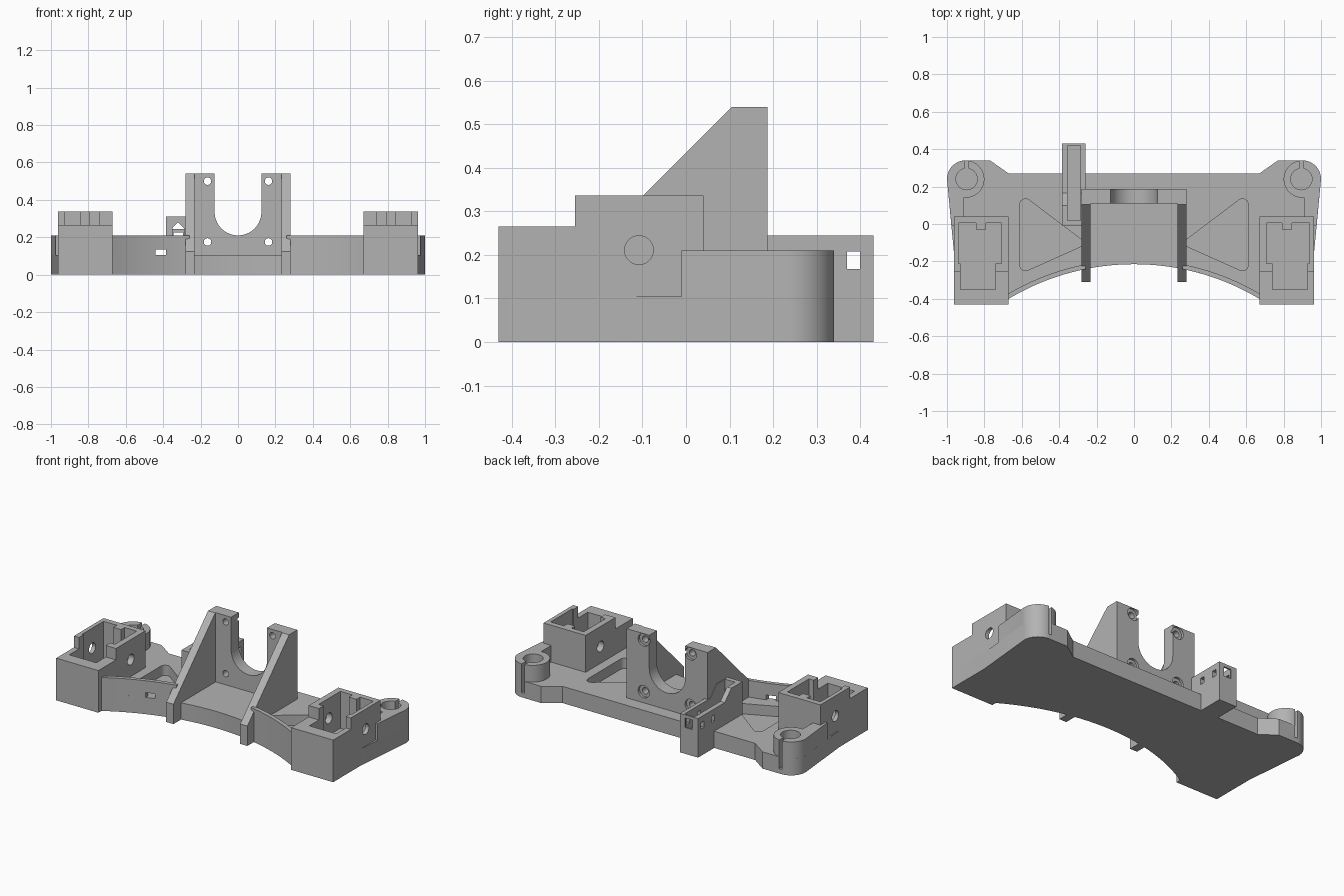
import bpy, bmesh
from math import sin, cos, pi, sqrt, radians

if "Cube" in bpy.data.objects:
    bpy.data.objects.remove(bpy.data.objects["Cube"], do_unlink=True)

grey = bpy.data.materials.new("plain_grey")
grey.use_nodes = True
COLOUR = (0.45, 0.45, 0.45, 1)
grey.diffuse_color = COLOUR
grey.node_tree.nodes["Principled BSDF"].inputs["Base Color"].default_value = COLOUR

AXES = {"x": lambda a, b, h: (h, a, b),
        "y": lambda a, b, h: (a, h, b),
        "z": lambda a, b, h: (a, b, h)}


def prism(name, pts, lo, hi, axis="z"):
    """Extrude a 2D outline along an axis."""
    bm = bmesh.new()
    to3d = AXES[axis]
    rings = [[bm.verts.new(to3d(a, b, h)) for a, b in pts] for h in (lo, hi)]
    n = len(pts)
    for ring in rings:
        bm.faces.new(ring)
    for i in range(n):
        j = (i + 1) % n
        bm.faces.new((rings[0][i], rings[0][j], rings[1][j], rings[1][i]))
    bmesh.ops.recalc_face_normals(bm, faces=bm.faces)
    mesh = bpy.data.meshes.new(name)
    bm.to_mesh(mesh)
    bm.free()
    mesh.materials.append(grey)
    ob = bpy.data.objects.new(name, mesh)
    bpy.context.collection.objects.link(ob)
    return ob


def box(name, x0, x1, y0, y1, z0, z1):
    return prism(name, [(x0, y0), (x1, y0), (x1, y1), (x0, y1)], z0, z1)


def arc(ca, cb, r, start, end, n=16):
    return [(ca + r * cos(radians(start + (end - start) * i / n)),
             cb + r * sin(radians(start + (end - start) * i / n))) for i in range(n + 1)]


def rod(name, ca, cb, r, lo, hi, axis="z", n=40):
    return prism(name, arc(ca, cb, r, 0, 360, n)[:-1], lo, hi, axis)


def combine(ob, others, operation="DIFFERENCE"):
    """Apply cutters (or additions) to a part and remove them."""
    for other in others:
        other.hide_render = True
        mod = ob.modifiers.new("bool", "BOOLEAN")
        mod.operation, mod.solver, mod.object = operation, "EXACT", other
        bpy.context.view_layer.objects.active = ob
        bpy.ops.object.modifier_apply(modifier=mod.name)
        bpy.data.objects.remove(other, do_unlink=True)
    return ob


def mirrored(ob):
    """Name a part as left and add its right copy across x = 0."""
    twin = ob.copy()
    twin.data = ob.data.copy()
    bm = bmesh.new()
    bm.from_mesh(twin.data)
    for v in bm.verts:
        v.co.x = -v.co.x
    bmesh.ops.reverse_faces(bm, faces=bm.faces)
    bm.to_mesh(twin.data)
    bm.free()
    twin.name, ob.name = "right_" + ob.name, "left_" + ob.name
    bpy.context.collection.objects.link(twin)


# Base plate with a curved front edge and rounded rear corners
FLOOR = 0.105
WALL = 0.21
R = 1.306


def front_y(x, r=R):
    return -1.521 + sqrt(r * r - x * x)


def front_curve(x0, x1, r=R, n=20):
    return [(x0 + (x1 - x0) * i / n, front_y(x0 + (x1 - x0) * i / n, r)) for i in range(n + 1)]


half = front_curve(0, 0.67) + [(0.67, -0.43), (0.963, -0.43), (0.963, -0.15)]
half += arc(0.9, 0.24, 0.1, 0, 90) + [(0.77, 0.34), (0.67, 0.27)]
plate = prism("base_plate", half + [(-x, y) for x, y in half[:0:-1]], 0, FLOOR)

# Rounded triangular recesses, post bores and slits in the plate
for s in (-1, 1):
    tri = arc(0.3, -0.1, 0.025, 120, 240, 6) + arc(0.58, -0.22, 0.03, 240, 360, 6)
    tri += arc(0.58, 0.105, 0.03, 0, 120, 6)
    combine(plate, [prism("recess", [(s * x, y) for x, y in tri], 0.04, 0.2),
                    rod("bore", s * 0.895, 0.24, 0.057, 0.03, 0.3),
                    box("slit", s * 0.895 - 0.01, s * 0.895 + 0.01, 0.25, 0.4, 0.03, 0.3)])

# Slotted corner posts and the low side walls joining them to the blocks
post = prism("corner_post", arc(0.9, 0.24, 0.1, 0, 360, 48)[:-1], 0.09, WALL)
side = prism("side_wall", [(0.91, 0.24), (0.91, 0.03), (0.95, 0.03), (0.95, -0.01),
                           (0.976, -0.01), (1.0, 0.24)], 0.09, WALL)
combine(post, [side], "UNION")
combine(post, [rod("bore", 0.895, 0.24, 0.057, 0.02, 0.3),
               box("slit", 0.885, 0.905, 0.25, 0.4, 0.02, 0.3)])
mirrored(post)

# Stepped end blocks with pockets, a key tab and a cross hole
block = prism("end_block", [(-0.43, 0), (-0.43, 0.265), (-0.255, 0.265), (-0.255, 0.337),
                            (0.04, 0.337), (0.04, 0)], 0.67, 0.963, "x")
pocket = [(0.708, -0.21), (0.938, -0.21), (0.938, 0.005), (0.846, 0.005),
          (0.846, -0.03), (0.792, -0.03), (0.792, 0.005), (0.708, 0.005)]
combine(block, [prism("pocket", pocket, 0.09, 0.5),
                box("front_pocket", 0.741, 0.928, -0.35, -0.2, 0.09, 0.5),
                rod("cross_hole", -0.108, 0.211, 0.033, 0.6, 1.1, "x")])
mirrored(block)

# Thin curved front walls; the right one has a small slot
for name, s in (("left_front_wall", 1), ("right_front_wall", -1)):
    outline = front_curve(0.26, 0.68) + front_curve(0.68, 0.26, R + 0.025)
    wall = prism(name, [(s * x, y) for x, y in outline], 0.09, WALL)
    if s < 0:
        combine(wall, [box("slot", -0.44, -0.385, -0.6, 0, FLOOR, 0.135)])

# Sloped gussets
mirrored(prism("gusset", [(-0.31, 0), (-0.31, 0.125), (0.105, 0.54), (0.12, 0.54), (0.12, 0)],
               0.232, 0.282, "x"))

# Upright mounting plate with a U opening and counterbored holes
mount = box("mounting_plate", -0.282, 0.282, 0.11, 0.187, 0.09, 0.54)
u_shape = arc(0, 0.335, 0.125, 180, 360, 32) + [(0.125, 0.7), (-0.125, 0.7)]
combine(mount, [prism("u_opening", u_shape, 0, 0.3, "y")])
for x in (-0.163, 0.163):
    for z in (0.175, 0.5):
        combine(mount, [rod("hole", x, z, 0.02, 0, 0.3, "y", 24),
                        rod("counterbore", x, z, 0.039, 0.172, 0.3, "y", 32)])

# Channel bracket at the rear: taller front end, side and end windows
bracket = prism("channel_bracket", [(-0.01, 0.09), (-0.01, 0.31), (0.1, 0.31), (0.165, 0.245),
                                    (0.43, 0.245), (0.43, 0), (0.26, 0), (0.26, 0.09)],
                -0.385, -0.26, "x")
gable = [(-0.35, 0.15), (-0.29, 0.15), (-0.29, 0.25), (-0.32, 0.28), (-0.35, 0.25)]
combine(bracket, [box("channel", -0.355, -0.285, 0.02, 0.42, 0.13, 0.4),
                  prism("gable_opening", gable, -0.1, 0.1, "y"),
                  box("end_window", -0.345, -0.295, 0.4, 0.5, 0.165, 0.225),
                  box("side_window_a", -0.5, -0.2, 0.37, 0.4, 0.168, 0.208),
                  box("side_window_b", -0.5, -0.2, 0.265, 0.295, 0.168, 0.208)])

# Smooth curved faces while keeping edges sharp
for ob in bpy.context.collection.objects:
    ob.select_set(ob.type == "MESH")
bpy.context.view_layer.objects.active = plate
bpy.ops.object.shade_smooth_by_angle(angle=radians(25))
